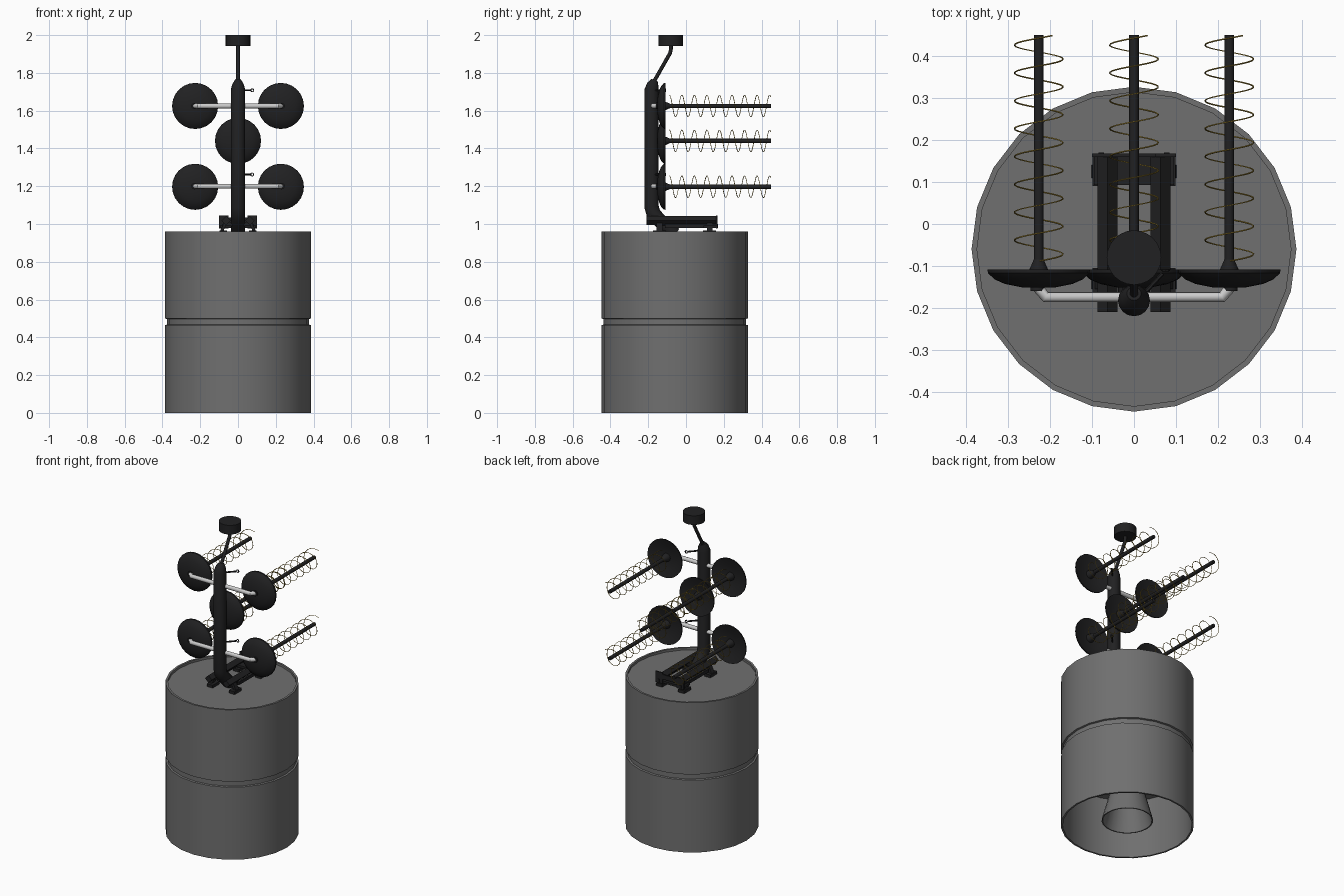
import bpy, bmesh, math
from mathutils import Matrix, Vector

if "Cube" in bpy.data.objects:
    bpy.data.objects.remove(bpy.data.objects["Cube"])


def material(name, r, g, b):
    m = bpy.data.materials.new(name)
    m.diffuse_color = (r, g, b, 1)
    m.use_nodes = True
    m.node_tree.nodes["Principled BSDF"].inputs["Base Color"].default_value = m.diffuse_color
    return m


GREY = material("drum grey", 0.16, 0.16, 0.16)
BLACK = material("matte black", 0.015, 0.015, 0.016)
SILVER = material("light metal", 0.6, 0.6, 0.6)
GOLD = material("gold wire", 0.40, 0.27, 0.04)


def finish(name, me, mat, angle=35):
    me.materials.clear()
    me.materials.append(mat)
    me.shade_smooth()
    me.set_sharp_from_angle(angle=math.radians(angle))
    ob = bpy.data.objects.new(name, me)
    bpy.context.collection.objects.link(ob)
    return ob


def lathe(name, profile, mat, loc=(0, 0, 0), sides=24, along_y=False):
    """Spin (radius, height) points about z, or about y."""
    bm = bmesh.new()
    rings = []
    for r, h in profile:
        n = 1 if r == 0 else sides
        ring = []
        for i in range(n):
            a = 2 * math.pi * i / sides
            p = Vector((r * math.cos(a), r * math.sin(a), h))
            if along_y:
                p = Vector((p.x, h, -p.y))
            ring.append(bm.verts.new(p + Vector(loc)))
        rings.append(ring)
    for a, b in zip(rings, rings[1:]):
        for i in range(sides):
            j = (i + 1) % sides
            quad = [a[i % len(a)], a[j % len(a)], b[j % len(b)], b[i % len(b)]]
            quad = list(dict.fromkeys(quad))
            if len(quad) > 2:
                bm.faces.new(quad)
    bmesh.ops.remove_doubles(bm, verts=bm.verts, dist=1e-6)
    bmesh.ops.recalc_face_normals(bm, faces=bm.faces)
    me = bpy.data.meshes.new(name)
    bm.to_mesh(me)
    bm.free()
    return finish(name, me, mat)


def tube(name, points, radius, mat, scales=None, res=4):
    """Sweep a round section along a path, with optional taper."""
    cu = bpy.data.curves.new(name, 'CURVE')
    cu.dimensions = '3D'
    cu.bevel_depth = radius
    cu.bevel_resolution = res
    cu.use_fill_caps = True
    sp = cu.splines.new('POLY')
    sp.points.add(len(points) - 1)
    for i, p in enumerate(points):
        sp.points[i].co = (*p, 1)
        sp.points[i].radius = scales[i] if scales else 1
    ob = bpy.data.objects.new(name + "_path", cu)
    bpy.context.collection.objects.link(ob)
    dg = bpy.context.evaluated_depsgraph_get()
    me = bpy.data.meshes.new_from_object(ob.evaluated_get(dg))
    bpy.data.objects.remove(ob)
    return finish(name, me, mat)


def box(name, loc, size, mat, tilt=0):
    bm = bmesh.new()
    bmesh.ops.create_cube(bm, size=1)
    m = (Matrix.Translation(loc) @ Matrix.Rotation(math.radians(tilt), 4, 'Y')
         @ Matrix.Diagonal((*size, 1)))
    bm.transform(m)
    me = bpy.data.meshes.new(name)
    bm.to_mesh(me)
    bm.free()
    return finish(name, me, mat)


# Drum: grooved shell, recessed lid, hollow underside
lathe("drum", [(0, .945), (.374, .945), (.374, .96), (.387, .96), (.387, .50),
               (.377, .497), (.377, .467), (.387, .464), (.387, 0), (.376, 0),
               (.376, .38), (0, .38)], GREY, (0, -.06, 0))
# Bell nozzle inside the drum
lathe("nozzle", [(.055, .39), (.105, .2), (.15, .03), (.143, .03), (.098, .2),
                 (.048, .39)], GREY, (0, -.06, 0))

# Mast with bent foot and tapered top
tube("mast", [(0, -.06, .945), (0, -.10, .98), (0, -.155, 1.035), (0, -.174, 1.06),
              (0, -.182, 1.09), (0, -.182, 1.71), (0, -.175, 1.74), (0, -.166, 1.762)],
     .038, BLACK, [1, 1, 1, 1, 1, 1, .8, .45], res=6)
# Top rod and puck antenna
tube("top_rod", [(0, -.172, 1.75), (0, -.084, 1.905), (0, -.08, 1.925), (0, -.08, 1.95)],
     .010, BLACK)
lathe("top_puck", [(0, 1.942), (.065, 1.942), (.065, 2), (0, 2)], BLACK, (0, -.08, 0))

# Cross arms with ends bent to the dishes, plus small side hooks
for z in (1.625, 1.2):
    tube("cross_arm", [(-.232, -.148, z), (-.21, -.174, z), (.21, -.174, z), (.232, -.148, z)],
         .013, SILVER)
    for s in (-1, 1):
        lathe("arm_socket", [(0, -.16), (.017, -.16), (.017, -.14), (0, -.14)], BLACK,
              (s * .23, 0, z), 12, True)
    h = z + .083 if z > 1.5 else z + .062
    tube("hook_rod", [(.02, -.17, h), (.068, -.118, h)], .005, BLACK, res=1)
    ring = [(.075 + .008 * math.cos(a * math.pi / 4), -.11, h + .008 * math.sin(a * math.pi / 4))
            for a in range(9)]
    tube("hook_ring", ring, .003, BLACK, res=1)

# Five helical antennas: dish, boom and coil, all facing +y
DISH = [(0, -.152), (.04, -.151), (.08, -.143), (.105, -.132), (.121, -.117),
        (.122, -.108), (.112, -.110), (.075, -.124), (.026, -.128), (.022, -.108),
        (.012, -.085), (0, -.085)]
PITCH, COIL_R, Y0, Y1 = .0664, .058, -.088, .449
for x, z in ((-.227, 1.625), (.227, 1.625), (0, 1.44), (-.227, 1.197), (.227, 1.197)):
    lathe("dish", DISH, BLACK, (x, 0, z), 24, True)
    lathe("boom", [(0, -.13), (.0115, -.13), (.0115, .45), (0, .45)], BLACK, (x, 0, z), 12, True)
    coil = []
    n = 160
    for i in range(n + 1):
        y = Y0 + (Y1 - Y0) * i / n
        t = 2 * math.pi * (y - .393) / PITCH
        coil.append((x + COIL_R * math.cos(t), y, z - COIL_R * math.sin(t)))
    tube("coil", coil, .0018, GOLD, res=0)

# Mounting frame on the lid: tilted rails, splayed feet, end plates
for s in (-1, 1):
    box("rail", (s * .063, -.022, 1.018), (.034, .375, .034), BLACK, 45)
    box("side_rail", (s * .078, .03, .99), (.012, .28, .02), BLACK)
    box("end_plate", (s * .075, .164, 1.01), (.05, .008, .07), BLACK)
    for y in (-.14, .125):
        box("foot_leg", (s * .078, y, .98), (.016, .03, .075), BLACK, -s * 25)
        box("foot_pad", (s * .078, y, .957), (.042, .07, .018), BLACK)
box("front_crossbar", (0, .128, .985), (.19, .07, .014), BLACK)
box("end_crossbar", (0, .164, 1.02), (.19, .008, .03), BLACK)
box("rear_crossbar", (0, -.12, 1.0), (.13, .05, .02), BLACK)
